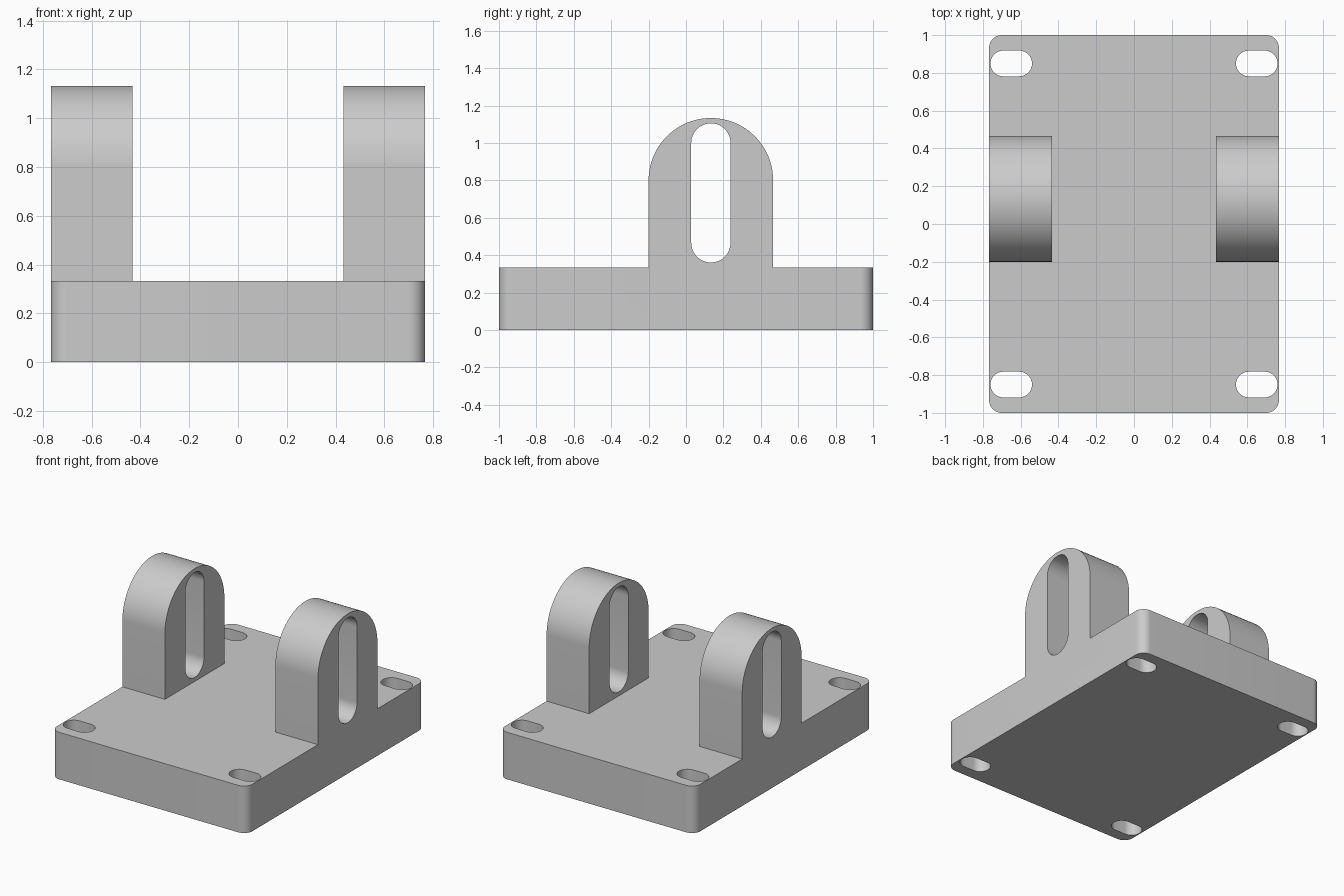
import bpy, bmesh, math
from mathutils import Vector

if "Cube" in bpy.data.objects:
    bpy.data.objects.remove(bpy.data.objects["Cube"])

SEG = 24  # steps per half circle

gray = bpy.data.materials.new("plain_gray")
gray.diffuse_color = (0.6, 0.6, 0.6, 1)
gray.use_nodes = True
gray.node_tree.nodes["Principled BSDF"].inputs["Base Color"].default_value = gray.diffuse_color


def arc(cx, cy, r, start, end, steps):
    return [(cx + r * math.cos(math.radians(start + (end - start) * i / steps)),
             cy + r * math.sin(math.radians(start + (end - start) * i / steps)))
            for i in range(steps + 1)]


def slot(cx, cy, half_x, half_y):
    """Rounded slot along its longer direction."""
    r = min(half_x, half_y)
    dx, dy = half_x - r, half_y - r
    if dx > dy:
        return arc(cx + dx, cy, r, -90, 90, SEG) + arc(cx - dx, cy, r, 90, 270, SEG)
    return arc(cx, cy + dy, r, 0, 180, SEG) + arc(cx, cy - dy, r, 180, 360, SEG)


def prism(name, loops, low, high, along_x=False):
    """Extrude an outline with holes from low to high along z, or along x."""
    bm = bmesh.new()
    edges = []
    for loop in loops:
        vs = [bm.verts.new((u, v, low)) for u, v in loop]
        edges += [bm.edges.new((vs[i - 1], vs[i])) for i in range(len(vs))]
    bmesh.ops.triangle_fill(bm, use_beauty=True, use_dissolve=False,
                            edges=edges, normal=(0, 0, 1))
    ext = bmesh.ops.extrude_face_region(bm, geom=bm.faces[:], use_keep_orig=True)
    for g in ext["geom"]:
        if isinstance(g, bmesh.types.BMVert):
            g.co.z = high
    if along_x:
        for v in bm.verts:
            v.co = Vector((v.co.z, v.co.x, v.co.y))
    bmesh.ops.recalc_face_normals(bm, faces=bm.faces[:])
    mesh = bpy.data.meshes.new(name)
    bm.to_mesh(mesh)
    bm.free()
    mesh.materials.append(gray)
    ob = bpy.data.objects.new(name, mesh)
    bpy.context.collection.objects.link(ob)
    return ob


W, L, T, R = 0.767, 1.0, 0.333, 0.067

# Base plate with rounded corners and four mounting slots
outline = []
for sx, sy, a in ((1, 1, 0), (-1, 1, 90), (-1, -1, 180), (1, -1, 270)):
    outline += arc(sx * (W - R), sy * (L - R), R, a, a + 90, 12)
holes = [slot(sx * 0.65, sy * 0.85, 0.11, 0.068) for sx in (-1, 1) for sy in (-1, 1)]
plate = prism("mounting_bracket", [outline] + holes, 0, T)

# Two round-topped lugs with upright slots, sunk slightly into the plate
lug_profile = arc(0.133, 0.8, 0.333, 0, 180, 2 * SEG) + [(-0.2, 0.2), (0.466, 0.2)]
lug_slot = slot(0.133, 0.733, 0.105, 0.372)
for side, low, high in (("left", -W, -0.433), ("right", 0.433, W)):
    lug = prism(side + "_lug", [lug_profile, lug_slot], low, high, along_x=True)
    mod = plate.modifiers.new("join_" + side, 'BOOLEAN')
    mod.operation = 'UNION'
    mod.solver = 'EXACT'
    mod.object = lug
    bpy.context.view_layer.objects.active = plate
    bpy.ops.object.modifier_apply(modifier=mod.name)
    bpy.data.objects.remove(lug)

# Smooth the curved walls, keep the machined edges sharp
bpy.ops.object.select_all(action='DESELECT')
plate.select_set(True)
bpy.context.view_layer.objects.active = plate
bpy.ops.object.shade_smooth_by_angle(angle=math.radians(30))
